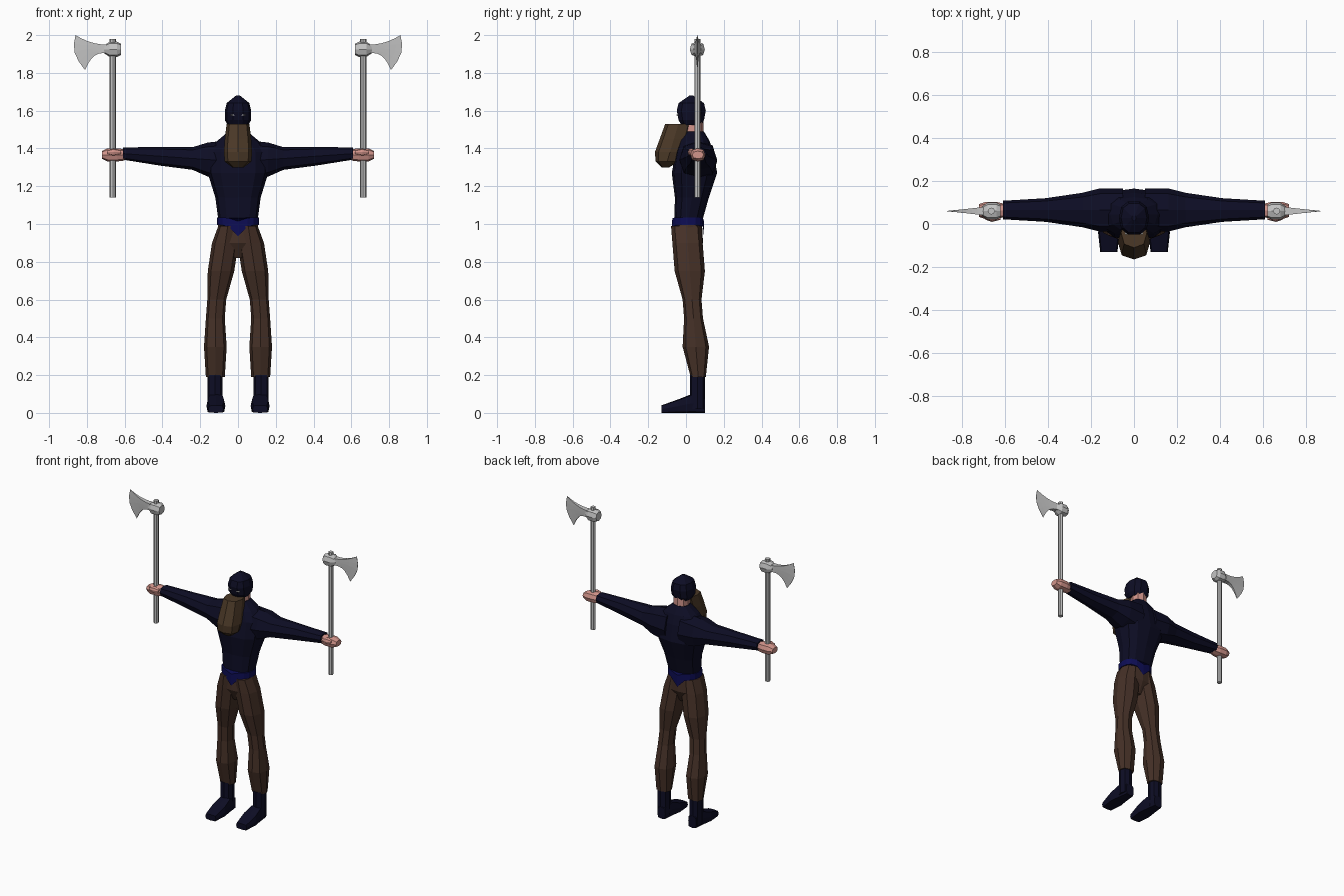
import bpy, bmesh, math

cube = bpy.data.objects.get("Cube")
if cube:
    bpy.data.objects.remove(cube, do_unlink=True)


def material(name, red, green, blue):
    colour = (red, green, blue, 1)
    result = bpy.data.materials.new(name)
    result.use_nodes = True
    result.diffuse_color = colour
    shader = result.node_tree.nodes["Principled BSDF"]
    shader.inputs["Base Color"].default_value = colour
    return result


navy_cloth = material("navy cloth", .004, .004, .018)
belt_blue = material("belt blue", .004, .004, .09)
trouser_brown = material("trouser brown", .06, .03, .02)
beard_brown = material("beard brown", .07, .04, .02)
skin_pink = material("skin pink", .65, .3, .26)
steel_grey = material("steel grey", .55, .55, .55)


def skin(name, rings, surface, side=1):
    """Join equal-length point rings into a closed flat-shaded solid."""
    bm = bmesh.new()
    rows = [[bm.verts.new((x * side, y, z)) for x, y, z in ring] for ring in rings]
    for lower, upper in zip(rows, rows[1:]):
        for i in range(len(lower)):
            bm.faces.new((lower[i - 1], lower[i], upper[i], upper[i - 1]))
    bm.faces.new(rows[0])
    bm.faces.new(rows[-1])
    bmesh.ops.recalc_face_normals(bm, faces=bm.faces)
    mesh = bpy.data.meshes.new(name)
    bm.to_mesh(mesh)
    bm.free()
    mesh.materials.append(surface)
    part = bpy.data.objects.new(name, mesh)
    bpy.context.collection.objects.link(part)
    return part


def rounded(value, power):
    """Fill out a circle coordinate towards a square."""
    return math.copysign(abs(value) ** power, value) if abs(value) > 1e-6 else 0


def loft(name, axis, centre, sections, surface, side=1, count=8, power=.8):
    """Loft sections (position, radius, radius) about a centre line along an axis."""
    rings = []
    for position, radius_a, radius_b in sections:
        centre_a, centre_b = centre(position, radius_b)
        ring = []
        for i in range(count):
            angle = math.tau * i / count
            a = centre_a + radius_a * rounded(math.cos(angle), power)
            b = centre_b + radius_b * rounded(math.sin(angle), power)
            point = {"x": (position, a, b), "y": (a, position, b), "z": (a, b, position)}
            ring.append(point[axis])
        rings.append(ring)
    return skin(name, rings, surface, side)


def fixed(a, b):
    """Straight centre line."""
    return lambda position, radius: (a, b)


def torso_line(z, radius):
    return 0, min(.045, .01 + .15 * (z - 1))


def leg_line(z, radius):
    return .12 - .15 * max(0, z - .55), .08 * (1 - z)


def foot_line(y, radius):
    return .117, radius


def sleeve_line(x, radius):
    return .065, 1.33 + .07 * x


def beard_line(z, radius):
    return 0, -.04 - .3 * (1.53 - z)


def axe_blade(name, side):
    """Blade that flares and thins from the socket to a curved cutting edge."""
    steps, rows = 6, 4
    rings = []
    for step in range(steps + 1):
        u = step / steps
        half = .018 * (1 - u) + .001
        top_x, top_z = .7 + .16 * u, 1.95 + .05 * u ** 2
        low_x, low_z = .7 + .11 * u, 1.905 - .09 * u ** 3
        column = []
        for row in range(rows + 1):
            t = row / rows
            bulge = .03 * u ** 2 * math.sin(math.pi * t)
            column.append((top_x + (low_x - top_x) * t + bulge, top_z + (low_z - top_z) * t))
        front = [(x, .06 - half, z) for x, z in column]
        back = [(x, .06 + half, z) for x, z in reversed(column)]
        rings.append(front + back)
    return skin(name, rings, steel_grey, side)


# Torso and hips
loft("torso", "z", torso_line, [
    (.99, .1, .07), (1.14, .12, .09), (1.27, .16, .12),
    (1.38, .16, .1), (1.44, .11, .08), (1.49, .05, .05)], navy_cloth, count=12)
loft("hips", "z", fixed(0, .01), [
    (.82, .03, .04), (.9, .11, .08), (1, .105, .075)], trouser_brown, count=12)

# Belt with a point at the front and back
belt = loft("belt", "z", fixed(0, .01), [
    (z, .11, .085) for z in (.995, 1.035)], belt_blue, count=16)
for vertex in belt.data.vertices:
    closeness = max(0, 1 - abs(vertex.co.x) / .06)
    drop = .06 if vertex.co.z < 1 else .02
    vertex.co.z -= drop * closeness

for side, word in ((1, "left"), (-1, "right")):
    # Trouser leg and boot
    loft(word + "_trouser_leg", "z", leg_line, [
        (.19, .05, .04), (.35, .06, .07), (.5, .05, .05), (.6, .05, .05),
        (.75, .07, .08), (.9, .07, .08), (.99, .05, .08)], trouser_brown, side)
    loft(word + "_boot_shaft", "z", fixed(.122, .06), [
        (z, .04, .04) for z in (.02, .2)], navy_cloth, side)
    loft(word + "_boot_foot", "y", foot_line, [
        (.1, .03, .04), (.03, .04, .05), (-.04, .05, .036),
        (-.13, .04, .02)], navy_cloth, side, power=.4)

    # Sleeve and hand
    loft(word + "_sleeve", "x", sleeve_line, [
        (.05, .1, .11), (.16, .1, .09), (.24, .08, .06),
        (.41, .055, .05), (.61, .043, .032)], navy_cloth, side)
    loft(word + "_fist", "x", fixed(.063, 1.366), [
        (.6, .03, .03), (.64, .04, .035), (.69, .04, .035),
        (.72, .03, .02)], skin_pink, side)
    loft(word + "_thumb", "x", fixed(.03, 1.38), [
        (.62, .01, .01), (.66, .02, .02), (.69, .01, .01)], skin_pink, side)

    # Axe
    loft(word + "_axe_handle", "z", fixed(.663, .06), [
        (z, .016, .016) for z in (1.14, 1.98)], steel_grey, side, power=1)
    loft(word + "_axe_socket", "x", fixed(.06, 1.925), [
        (.62, .03, .03), (.64, .04, .04), (.68, .04, .04),
        (.71, .02, .02)], steel_grey, side)
    axe_blade(word + "_axe_blade", side)

    # Eye slit plate
    loft(word + "_eye", "y", fixed(.03, 1.577), [
        (y, .013, .002) for y in (-.049, -.04)], steel_grey, side)

# Neck, hooded head and beard
loft("neck", "z", fixed(0, .045), [
    (z, .048, .048) for z in (1.44, 1.55)], skin_pink)
loft("hood", "z", fixed(0, .028), [
    (1.525, .055, .055), (1.55, .07, .07), (1.6, .07, .08),
    (1.64, .06, .07), (1.68, .01, .01)], navy_cloth, count=10)
loft("beard", "z", beard_line, [
    (1.53, .06, .07), (1.45, .07, .075), (1.38, .075, .08),
    (1.33, .07, .06), (1.3, .03, .02)], beard_brown)
